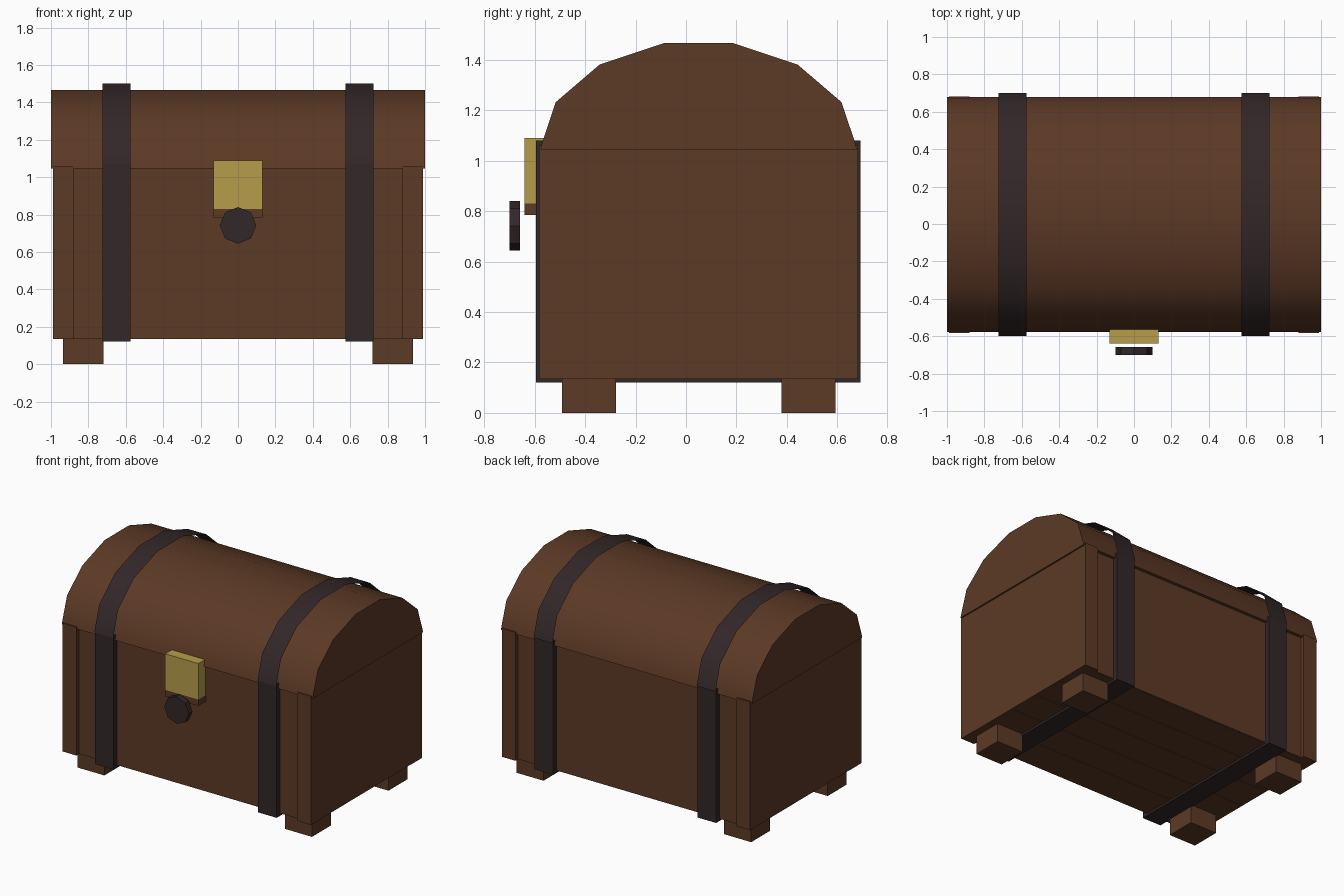
import bpy, math

if "Cube" in bpy.data.objects:
    bpy.data.objects.remove(bpy.data.objects["Cube"])

CY = 0.05  # depth centre of the chest body


def material(name, rgb):
    m = bpy.data.materials.new(name)
    m.diffuse_color = (*rgb, 1)
    m.use_nodes = True
    m.node_tree.nodes["Principled BSDF"].inputs["Base Color"].default_value = m.diffuse_color
    return m


WOOD = material("brown wood", (0.107, 0.041, 0.019))
IRON = material("dark iron", (0.032, 0.020, 0.021))
BRASS = material("brass", (0.47, 0.34, 0.068))


def mesh_object(name, verts, faces, mat):
    me = bpy.data.meshes.new(name)
    me.from_pydata(verts, [], faces)
    me.materials.append(mat)
    ob = bpy.data.objects.new(name, me)
    bpy.context.collection.objects.link(ob)
    return ob


def box(name, x, y, z, mat):
    """Box from (min, max) pairs."""
    verts = [(a, b, c) for a in x for b in y for c in z]
    faces = [(0, 1, 3, 2), (4, 6, 7, 5), (0, 4, 5, 1),
             (2, 3, 7, 6), (0, 2, 6, 4), (1, 5, 7, 3)]
    return mesh_object(name, verts, faces, mat)


def sweep(name, outline, x0, x1, mat, solid):
    """Extrude a (y, z) outline along x, closed with end caps when solid."""
    n = len(outline)
    verts = [(x, y, z) for x in (x0, x1) for y, z in outline]
    faces = [(i, n + i, n + (i + 1) % n, (i + 1) % n)
             for i in range(n if solid else n - 1)]
    if solid:
        faces += [tuple(range(n)), tuple(range(2 * n - 1, n - 1, -1))]
    # outline runs front to back over the top
    ob = mesh_object(name, verts, faces, mat)
    bpy.ops.object.select_all(action='DESELECT')
    ob.select_set(True)
    bpy.context.view_layer.objects.active = ob
    bpy.ops.object.shade_smooth_by_angle(angle=math.radians(35))
    return ob


def arch(half):
    """Mirror half an arch of (half width, height) points about the centre."""
    return ([(CY - w, z) for w, z in half]
            + [(CY + w, z) for w, z in reversed(half)])


# Domed lid
sweep("lid", arch([(0.628, 1.045), (0.62, 1.075), (0.567, 1.233),
                   (0.393, 1.382), (0.138, 1.467)]), -1, 1, WOOD, True)

# Body with recessed front and back panels
box("body", (-0.98, 0.98), (CY - 0.605, CY + 0.605), (0.14, 1.046), WOOD)

# Floor planks
for i in range(5):
    y = CY - 0.605 + i * 0.242
    box("floor_plank", (-0.98, 0.98), (y + 0.003, y + 0.239), (0.135, 0.15), WOOD)

for s in (-1, 1):
    # End walls, flush with the corner posts
    box("end_wall", sorted((s * 0.97, s * 0.988)), (CY - 0.62, CY + 0.62),
        (0.135, 1.046), WOOD)
    for t in (-1, 1):
        # Corner posts
        box("corner_post", sorted((s * 0.88, s * 0.99)),
            sorted((CY + t * 0.5, CY + t * 0.633)), (0.135, 1.06), WOOD)
        # Feet
        box("foot", sorted((s * 0.72, s * 0.935)),
            sorted((CY + t * 0.328, CY + t * 0.543)), (0, 0.14), WOOD)
    # Iron bands around the body and over the lid
    x0, x1 = sorted((s * 0.575, s * 0.725))
    box("body_band", (x0, x1), (CY - 0.645, CY + 0.642), (0.12, 1.08), IRON)
    sweep("lid_band", arch([(0.65, 1.07), (0.595, 1.25), (0.413, 1.41),
                            (0.145, 1.5)]), x0, x1, IRON, False)

# Clasp with its wooden lower end
box("clasp", (-0.132, 0.132), (-0.64, -0.56), (0.83, 1.09), BRASS)
box("clasp_base", (-0.132, 0.132), (-0.64, -0.55), (0.785, 0.83), WOOD)

# Eight-sided lock knob
R, N = 0.098, 8
ring = [(R * math.sin(i * math.tau / N), 0.742 + R * math.cos(i * math.tau / N))
        for i in range(N)]
mesh_object("lock_knob",
            [(x, y, z) for y in (-0.70, -0.658) for x, z in ring],
            [tuple(range(N - 1, -1, -1)), tuple(range(N, 2 * N))]
            + [(i, (i + 1) % N, N + (i + 1) % N, N + i) for i in range(N)], IRON)

# Consistent outward normals
for ob in bpy.data.objects:
    if ob.name.startswith("lid_band"):
        continue
    bpy.ops.object.select_all(action='DESELECT')
    ob.select_set(True)
    bpy.context.view_layer.objects.active = ob
    bpy.ops.object.mode_set(mode='EDIT')
    bpy.ops.mesh.select_all(action='SELECT')
    bpy.ops.mesh.normals_make_consistent(inside=False)
    bpy.ops.object.mode_set(mode='OBJECT')
